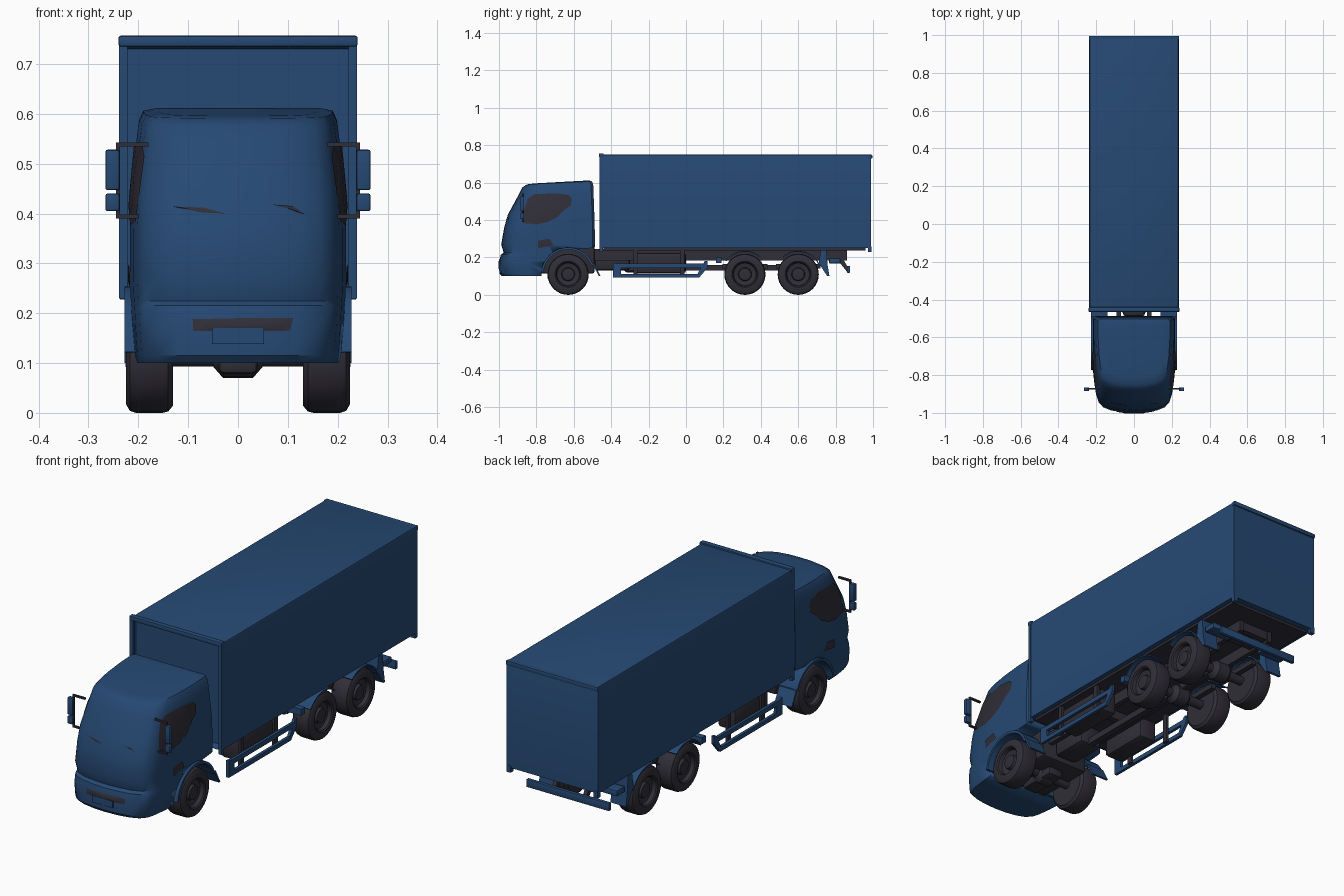
import bpy, bmesh, math
from mathutils import Vector
from mathutils.bvhtree import BVHTree

if "Cube" in bpy.data.objects:
    bpy.data.objects.remove(bpy.data.objects["Cube"])


def material(name, rgb):
    m = bpy.data.materials.new(name)
    m.diffuse_color = (*rgb, 1)
    m.use_nodes = True
    m.node_tree.nodes["Principled BSDF"].inputs["Base Color"].default_value = m.diffuse_color
    return m


BLUE = material("truck blue", (0.019, 0.066, 0.172))
DARK = material("dark rubber grey", (0.030, 0.027, 0.038))


def finish(name, bm, mat, smooth=True):
    bmesh.ops.recalc_face_normals(bm, faces=bm.faces[:])
    me = bpy.data.meshes.new(name)
    bm.to_mesh(me)
    bm.free()
    ob = bpy.data.objects.new(name, me)
    bpy.context.collection.objects.link(ob)
    me.materials.append(mat)
    if smooth:
        bpy.ops.object.select_all(action='DESELECT')
        bpy.context.view_layer.objects.active = ob
        ob.select_set(True)
        bpy.ops.object.shade_smooth_by_angle(angle=math.radians(35))
    return ob


def box(name, x, y, z, mat, bevel=0.0):
    bm = bmesh.new()
    bmesh.ops.create_cube(bm, size=1)
    for v in bm.verts:
        for i, (a, b) in enumerate((x, y, z)):
            v.co[i] = (a + b) / 2 + v.co[i] * (b - a)
    if bevel:
        bmesh.ops.bevel(bm, geom=bm.edges[:], offset=bevel, segments=2, affect='EDGES', profile=0.5)
    return finish(name, bm, mat)


def side_span(s, a, b):
    return tuple(sorted((s * a, s * b)))


def prism(name, pts, x, mat):
    """Outline in (y, z) pushed across x."""
    bm = bmesh.new()
    f = bm.faces.new([bm.verts.new((x[0], *p)) for p in pts])
    ext = bmesh.ops.extrude_face_region(bm, geom=[f])['geom']
    bmesh.ops.translate(bm, vec=(x[1] - x[0], 0, 0),
                        verts=[g for g in ext if isinstance(g, bmesh.types.BMVert)])
    return finish(name, bm, mat)


def arc(cy, cz, r, a0, a1, n=14):
    return [(cy + r * math.cos(math.radians(a0 + (a1 - a0) * i / n)),
             cz + r * math.sin(math.radians(a0 + (a1 - a0) * i / n))) for i in range(n + 1)]


def lathe(name, profile, y, z, mat, n=32):
    """Profile of (x, radius) turned about an axle running along x."""
    bm = bmesh.new()
    rings = [[bm.verts.new((px, y + r * math.cos(2 * math.pi * i / n), z + r * math.sin(2 * math.pi * i / n)))
              for i in range(n)] for px, r in profile]
    for a, b in zip(rings, rings[1:]):
        for i in range(n):
            j = (i + 1) % n
            bm.faces.new((a[i], a[j], b[j], b[i]))
    bm.faces.new(rings[0])
    bm.faces.new(rings[-1])
    return finish(name, bm, mat)


def surface_plate(name, outline, hit, mat):
    """Thin patch laid on the cab skin: rings of points cast onto it."""
    cy, cz = (sum(p[k] for p in outline) / len(outline) for k in (0, 1))
    bm = bmesh.new()
    rings = [[bm.verts.new(hit(cy + (a - cy) * t, cz + (b - cz) * t)) for a, b in outline]
             for t in (1, 0.75, 0.5, 0.25)]
    mid = bm.verts.new(hit(cy, cz))
    n = len(outline)
    for i in range(n):
        j = (i + 1) % n
        for a, b in zip(rings, rings[1:]):
            bm.faces.new((a[i], a[j], b[j], b[i]))
        bm.faces.new((rings[-1][i], rings[-1][j], mid))
    return finish(name, bm, mat)


# Cargo body with a shallow recessed front wall
bm = bmesh.new()
bmesh.ops.create_cube(bm, size=1)
for v in bm.verts:
    v.co = (v.co.x * 0.474, 0.265 + v.co.y * 1.45, 0.50 + v.co.z * 0.50)
bmesh.ops.bevel(bm, geom=[e for e in bm.edges if all(v.co.z > 0.7 for v in e.verts)],
                offset=0.010, segments=2, affect='EDGES', profile=0.5)
front = max((f for f in bm.faces if f.normal.y < -0.9), key=lambda f: f.calc_area())
bmesh.ops.inset_region(bm, faces=[front], thickness=0.014)
bmesh.ops.translate(bm, vec=(0, 0.03, 0), verts=front.verts[:])
finish("cargo_body", bm, BLUE)
box("roof_front_lip", (-0.24, 0.24), (-0.466, -0.44), (0.735, 0.757), BLUE, 0.005)
box("roof_rear_lip", (-0.239, 0.239), (0.975, 0.996), (0.728, 0.75), BLUE, 0.005)
box("cargo_floor", (-0.215, 0.215), (-0.44, 0.96), (0.238, 0.252), DARK)
for s in (-1, 1):
    box("cargo_corner_post", side_span(s, 0.222, 0.239), (-0.462, -0.445), (0.23, 0.74), BLUE)
    box("cargo_rear_foot", side_span(s, 0.215, 0.237), (0.972, 0.992), (0.228, 0.26), BLUE)

# Cab lofted from plan outlines: height, nose y, half width, back y, roof slope
LEVELS = [(0.100, -0.985, 0.205, -0.487, 0), (0.115, -0.998, 0.208, -0.487, 0),
          (0.175, -1.000, 0.212, -0.487, 0), (0.215, -0.990, 0.214, -0.487, 0),
          (0.225, -0.975, 0.215, -0.487, 0), (0.270, -0.988, 0.217, -0.487, 0),
          (0.360, -0.972, 0.217, -0.488, 0), (0.430, -0.952, 0.215, -0.490, 0),
          (0.535, -0.895, 0.205, -0.494, 0), (0.575, -0.875, 0.199, -0.496, 0.012),
          (0.591, -0.850, 0.190, -0.502, 0.016), (0.596, -0.810, 0.165, -0.520, 0.016)]
bm = bmesh.new()
rings = []
for z, yf, w, yb, slope in LEVELS:
    half = [(0.06, yf + 0.003), (0.57 * w, yf + 0.013), (0.77 * w, yf + 0.03), (0.88 * w, yf + 0.055),
            (0.93 * w, yf + 0.09), (0.97 * w, yf + 0.15), (w, yf + 0.25),
            (w, yb - 0.012), (w - 0.012, yb)]
    plan = [(0, yf)] + half + [(-x, y) for x, y in reversed(half)]
    rings.append([bm.verts.new((x, y, z + slope * (y - yf) / (yb - yf))) for x, y in plan])
for a, b in zip(rings, rings[1:]):
    for i in range(len(a)):
        j = (i + 1) % len(a)
        bm.faces.new((a[i], a[j], b[j], b[i]))
bm.faces.new(rings[0])
bm.faces.new(rings[-1])
cab = finish("cab", bm, BLUE)

# Wheel arch and rear underside cut from the cab
cutter = prism("arch_cutter", [(-0.40, 0.0), (-0.772, 0.0)] + arc(-0.63, 0.11, 0.142, 180, 70)
               + [(-0.51, 0.25), (-0.40, 0.275)], (-0.4, 0.4), BLUE)
mod = cab.modifiers.new("arch", 'BOOLEAN')
mod.operation, mod.object, mod.solver = 'DIFFERENCE', cutter, 'EXACT'
bpy.context.view_layer.objects.active = cab
bpy.ops.object.modifier_move_to_index(modifier="arch", index=0)
bpy.ops.object.modifier_apply(modifier="arch")
bpy.data.objects.remove(cutter)
skin = BVHTree.FromPolygons([v.co.copy() for v in cab.data.vertices], [tuple(p.vertices) for p in cab.data.polygons])


def on_side(s):
    def hit(y, z):
        p = skin.ray_cast(Vector((s, y, z)), Vector((-s, 0, 0)))[0]
        return p + Vector((s * 0.004, 0, 0))
    return hit


def on_front(x, z):
    return skin.ray_cast(Vector((x, -2, z)), Vector((0, 1, 0)))[0] + Vector((0, -0.003, 0))


# Side windows, lower corner vents, grille slot and wipers
WINDOW = [(-0.875, 0.385), (-0.865, 0.46), (-0.845, 0.515), (-0.81, 0.538), (-0.70, 0.543), (-0.63, 0.535),
          (-0.612, 0.515), (-0.615, 0.48), (-0.65, 0.455), (-0.69, 0.415), (-0.74, 0.39), (-0.80, 0.377)]
for s in (-1, 1):
    surface_plate("side_window", WINDOW, on_side(s), DARK)
    surface_plate("door_step", [(-0.79, 0.25), (-0.79, 0.29), (-0.73, 0.30), (-0.71, 0.265)], on_side(s), DARK)
surface_plate("grille_slot", [(-0.09, 0.165), (-0.09, 0.188), (0, 0.19), (0.11, 0.19), (0.105, 0.165), (0, 0.163)],
              on_front, DARK)
surface_plate("left_wiper", [(-0.13, 0.414), (-0.07, 0.412), (-0.025, 0.40), (-0.07, 0.402)], on_front, DARK)
surface_plate("right_wiper", [(0.07, 0.418), (0.11, 0.415), (0.135, 0.398), (0.10, 0.41)], on_front, DARK)
box("number_plate", (-0.052, 0.052), (-1.003, -0.99), (0.138, 0.170), BLUE)

# Mirrors on arms
for s in (-1, 1):
    box("mirror", side_span(s, 0.238, 0.266), (-0.885, -0.865), (0.447, 0.528), BLUE, 0.004)
    box("lower_mirror", side_span(s, 0.238, 0.266), (-0.885, -0.865), (0.405, 0.440), BLUE, 0.004)
    for z in (0.39, 0.535):
        box("mirror_arm", side_span(s, 0.18, 0.245), (-0.877, -0.867), (z, z + 0.008), DARK)
    box("mirror_rod", side_span(s, 0.237, 0.245), (-0.877, -0.867), (0.39, 0.54), DARK)

# Wheels, axles and mudguards
TYRE = [(0.130, 0.060), (0.130, 0.095), (0.140, 0.107), (0.152, 0.110), (0.205, 0.110), (0.217, 0.106),
        (0.225, 0.092), (0.225, 0.070), (0.220, 0.064), (0.203, 0.060), (0.198, 0.036), (0.212, 0.032), (0.214, 0.018)]
for y in (-0.63, 0.315, 0.60):
    for s in (-1, 1):
        lathe("wheel", [(s * x, r) for x, r in TYRE], y, 0.11, DARK)
    lathe("axle", [(-0.14, 0.022), (-0.05, 0.022), (-0.03, 0.045), (0.03, 0.045), (0.05, 0.022), (0.14, 0.022)],
          y, 0.115, DARK, 16)


def guard(name, y, a0, a1, r, t, s, x0=0.135):
    prism(name, arc(y, 0.11, r + t, a0, a1) + arc(y, 0.11, r, a1, a0), side_span(s, x0, 0.228), BLUE)


for s in (-1, 1):
    guard("front_mudguard", -0.63, 20, 175, 0.132, 0.012, s)
    prism("front_mudflap", [(-0.50, 0.165), (-0.49, 0.165), (-0.456, 0.10), (-0.466, 0.10)],
          side_span(s, 0.14, 0.228), BLUE)
    guard("rear_mudguard", 0.315, 50, 145, 0.12, 0.006, s)
    guard("rear_mudguard", 0.60, 25, 130, 0.12, 0.006, s)
    prism("rear_mudflap", [(0.71, 0.17), (0.72, 0.24), (0.75, 0.24), (0.757, 0.16), (0.767, 0.10), (0.755, 0.10)],
          side_span(s, 0.145, 0.225), BLUE)

# Chassis rails, cross members, engine, gearbox and drive shaft
for s in (-1, 1):
    box("chassis_rail", side_span(s, 0.07, 0.092), (-0.80, 0.86), (0.185, 0.245), DARK)
    for y in (0.315, 0.60):
        box("leaf_spring", side_span(s, 0.095, 0.12), (y - 0.12, y + 0.12), (0.14, 0.165), DARK)
for y in (-0.42, -0.15, 0.15, 0.455, 0.75, 0.84):
    box("cross_member", (-0.09, 0.09), (y - 0.015, y + 0.015), (0.195, 0.238), DARK)
box("engine", (-0.125, 0.125), (-0.80, -0.49), (0.115, 0.285), DARK, 0.01)
box("sump", (-0.04, 0.04), (-0.74, -0.55), (0.078, 0.12), DARK, 0.012)
box("gearbox", (-0.06, 0.06), (-0.49, -0.30), (0.13, 0.23), DARK, 0.02)
box("drive_shaft", (-0.015, 0.015), (-0.31, 0.60), (0.13, 0.16), DARK)

# Fuel tank, air tank and side guard rails
box("fuel_tank", (0.105, 0.20), (-0.28, 0.0), (0.115, 0.225), DARK, 0.015)
box("air_tank", (-0.20, -0.105), (-0.33, -0.08), (0.12, 0.225), DARK, 0.015)
for s in (-1, 1):
    x = side_span(s, 0.212, 0.226)
    box("upper_guard_rail", x, (-0.37, 0.11), (0.145, 0.167), BLUE)
    box("lower_guard_rail", x, (-0.39, 0.07), (0.092, 0.112), BLUE)
    prism("guard_end", [(-0.39, 0.092), (-0.39, 0.172), (-0.35, 0.165), (-0.345, 0.092)], x, BLUE)
    prism("guard_rear_strut", [(0.05, 0.092), (0.07, 0.092), (0.115, 0.145), (0.115, 0.18), (0.10, 0.18)], x, BLUE)
    for y in (-0.27, -0.02):
        box("guard_post", side_span(s, 0.198, 0.212), (y - 0.012, y + 0.012), (0.095, 0.24), DARK)
    box("guard_bracket", side_span(s, 0.09, 0.215), (0.16, 0.19), (0.17, 0.20), BLUE)

# Rear lamp bracket and underrun bar
box("rear_underrun_bar", (-0.215, 0.215), (0.86, 0.878), (0.118, 0.155), BLUE, 0.004)
for s in (-1, 1):
    box("rear_lamp_bracket", side_span(s, 0.09, 0.22), (0.765, 0.825), (0.168, 0.195), BLUE, 0.004)
    prism("underrun_strut", [(0.80, 0.20), (0.835, 0.20), (0.875, 0.13), (0.86, 0.125)],
          side_span(s, 0.07, 0.09), DARK)
